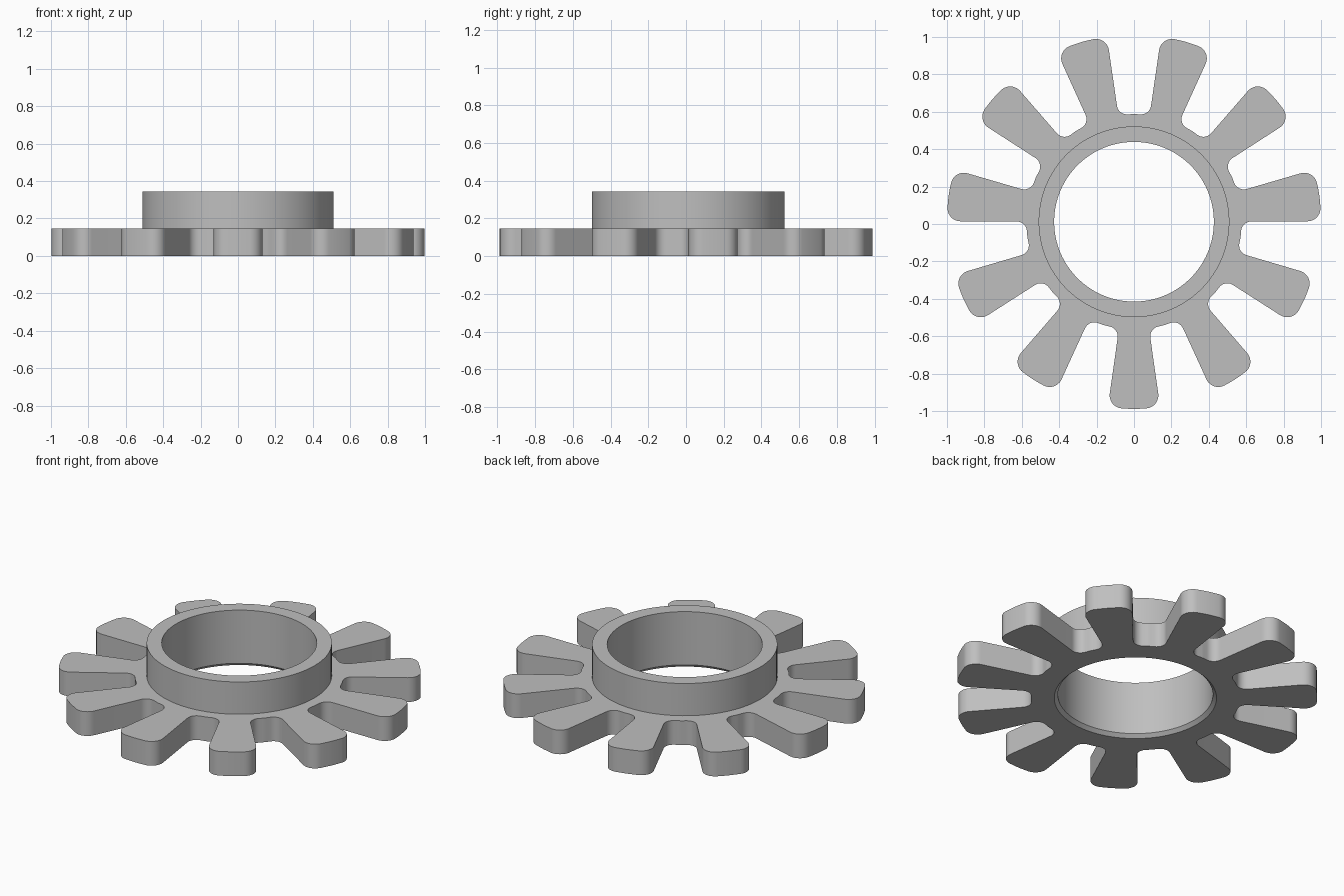
import bpy, bmesh, math
from mathutils import Vector

if "Cube" in bpy.data.objects:
    bpy.data.objects.remove(bpy.data.objects["Cube"])

TEETH = 11
CENTRE_Y = 0.012
PLATE_Z, COLLAR_Z = 0.147, 0.343
TIP_R, ROOT_R = 1.002, 0.576
COLLAR_R, BORE_R, CHAMFER = 0.51, 0.427, 0.02
SEG = 96


def rounded(corners):
    """Closed 2D outline from (point, fillet radius, segments) corners."""
    out, n = [], len(corners)
    for i, (p, rad, seg) in enumerate(corners):
        a = (corners[i - 1][0] - p).normalized()
        b = (corners[(i + 1) % n][0] - p).normalized()
        half = a.angle(b) / 2
        centre = p + (a + b).normalized() * rad / math.sin(half)
        trim = rad / math.tan(half)
        start, end = p + a * trim - centre, p + b * trim - centre
        sweep = start.angle_signed(end)  # clockwise positive
        base = math.atan2(start.y, start.x)
        for k in range(seg + 1):
            t = base - sweep * k / seg
            out.append(centre + Vector((math.cos(t), math.sin(t))) * rad)
    return out


def tooth_half_width(r):
    return 0.088 + 0.142 * (r - 0.625)


def ring(bm, r, z):
    return [bm.verts.new((r * math.cos(2 * math.pi * i / SEG),
                          r * math.sin(2 * math.pi * i / SEG) + CENTRE_Y, z))
            for i in range(SEG)]


def walls(bm, low, high):
    n = len(low)
    for i in range(n):
        j = (i + 1) % n
        bm.faces.new((low[i], low[j], high[j], high[i]))


def cap(bm, *loops):
    """Fill the flat area between an outer loop and a hole."""
    edges = []
    for lp in loops:
        for i, v in enumerate(lp):
            w = lp[(i + 1) % len(lp)]
            edges.append(bm.edges.get((v, w)) or bm.edges.new((v, w)))
    bmesh.ops.triangle_fill(bm, use_beauty=True, use_dissolve=False, edges=edges)


# Toothed outline: flared teeth with rounded tips and filleted roots
corners = []
for k in range(TEETH):
    ang = -math.pi / 2 + 2 * math.pi * k / TEETH
    axis = Vector((math.cos(ang), math.sin(ang)))
    side = Vector((-axis.y, axis.x))
    tip_x, root_x = TIP_R - 0.009, ROOT_R - 0.005
    tw, rw = tooth_half_width(tip_x), tooth_half_width(root_x)
    gap = ang + math.pi / TEETH
    corners += [
        (axis * root_x - side * rw, 0.055, 8),
        (axis * tip_x - side * tw, 0.07, 10),
        (axis * TIP_R, 0.6, 3),
        (axis * tip_x + side * tw, 0.07, 10),
        (axis * root_x + side * rw, 0.055, 8),
        (Vector((math.cos(gap), math.sin(gap))) * ROOT_R, 0.15, 3),
    ]
outline = rounded(corners)

bm = bmesh.new()
# Toothed plate edge
low = [bm.verts.new((p.x, p.y + CENTRE_Y, 0)) for p in outline]
high = [bm.verts.new((p.x, p.y + CENTRE_Y, PLATE_Z)) for p in outline]
walls(bm, low, high)
# Collar outside, rim, bore and lower bore chamfer
profile = [(COLLAR_R, PLATE_Z), (COLLAR_R, COLLAR_Z), (BORE_R, COLLAR_Z),
           (BORE_R, CHAMFER), (BORE_R + CHAMFER, 0)]
rings = [ring(bm, r, z) for r, z in profile]
for a, b in zip(rings, rings[1:]):
    walls(bm, a, b)
# Flat top and underside of the plate
cap(bm, high, rings[0])
cap(bm, low, rings[-1])
bmesh.ops.recalc_face_normals(bm, faces=bm.faces)

mesh = bpy.data.meshes.new("toothed_wheel")
bm.to_mesh(mesh)
bm.free()
wheel = bpy.data.objects.new("toothed_wheel", mesh)
bpy.context.collection.objects.link(wheel)

grey = bpy.data.materials.new("plain_grey")
grey.diffuse_color = (0.52, 0.52, 0.52, 1)
grey.use_nodes = True
grey.node_tree.nodes["Principled BSDF"].inputs["Base Color"].default_value = grey.diffuse_color
mesh.materials.append(grey)

bpy.context.view_layer.objects.active = wheel
wheel.select_set(True)
bpy.ops.object.shade_smooth_by_angle(angle=math.radians(30))
